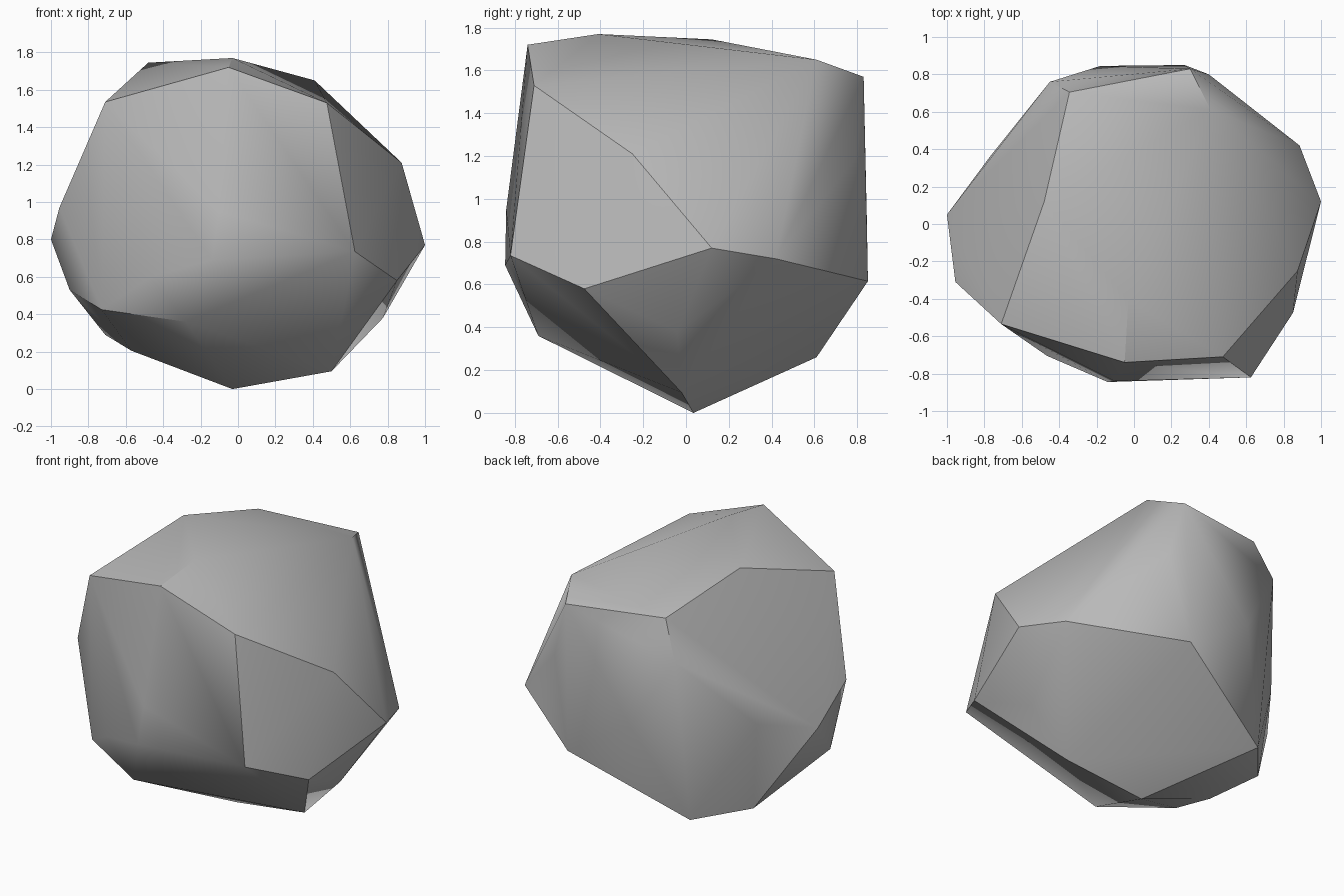
import bpy
import bmesh
import math

# Remove the default cube
default_cube = bpy.data.objects.get("Cube")
if default_cube is not None:
    bpy.data.objects.remove(default_cube, do_unlink=True)


def make_material(name, colour):
    material = bpy.data.materials.new(name)
    material.use_nodes = True
    material.diffuse_color = colour
    shader = material.node_tree.nodes["Principled BSDF"]
    shader.inputs["Base Color"].default_value = colour
    return material


def make_hull(name, corner_groups, material):
    """Wrap a convex, chiselled skin around groups of corner points."""
    bm = bmesh.new()
    for group in corner_groups:
        for corner in group:
            bm.verts.new(corner)
    result = bmesh.ops.convex_hull(bm, input=list(bm.verts), use_existing_faces=False)
    # Drop any points that ended up inside the skin
    loose = [vert for vert in bm.verts if not vert.link_faces]
    bmesh.ops.delete(bm, geom=loose, context="VERTS")
    bmesh.ops.recalc_face_normals(bm, faces=list(bm.faces))

    mesh = bpy.data.meshes.new(name)
    bm.to_mesh(mesh)
    bm.free()
    mesh.materials.append(material)
    boulder = bpy.data.objects.new(name, mesh)
    bpy.context.collection.objects.link(boulder)
    return boulder


# Flattened crown
crown = [
    (-.03, -.41, 1.77), (-.48, .12, 1.745), (.41, .61, 1.65),
    (-.05, -.74, 1.72), (.475, -.71, 1.53), (-.71, -.535, 1.535),
    (-.345, .705, 1.6), (.3, .83, 1.57),
]

# Shoulders and widest girth
girth = [
    (.875, -.25, 1.21), (1, .12, .77), (.885, .42, .72),
    (.85, -.475, .58), (.625, -.82, .735), (-.14, -.845, .69),
    (-.1, -.84, .95), (-.465, -.705, .6), (-.955, -.31, .97),
    (-1, .05, .8), (-.77, .36, .88), (-.45, .76, 1.354),
    (-.18, .845, .9), (.27, .85, .615), (.4, .8, 1.2),
]

# Tapered underside, ending in one low point
underside = [
    (-.28, -.69, .36), (-.73, -.48, .425), (-.9, -.22, .53),
    (-.71, .31, .29), (-.57, .03, .205), (-.457, .61, .26),
    (.775, -.04, .38), (.5, -.02, .095), (-.03, .035, 0),
]

stone_grey = make_material("stone grey", (.5, .5, .5, 1))
boulder = make_hull("boulder", (crown, girth, underside), stone_grey)

# Soft facets with crisp ridges
bpy.ops.object.select_all(action="DESELECT")
boulder.select_set(True)
bpy.context.view_layer.objects.active = boulder
bpy.ops.object.shade_smooth_by_angle(angle=math.radians(30))
